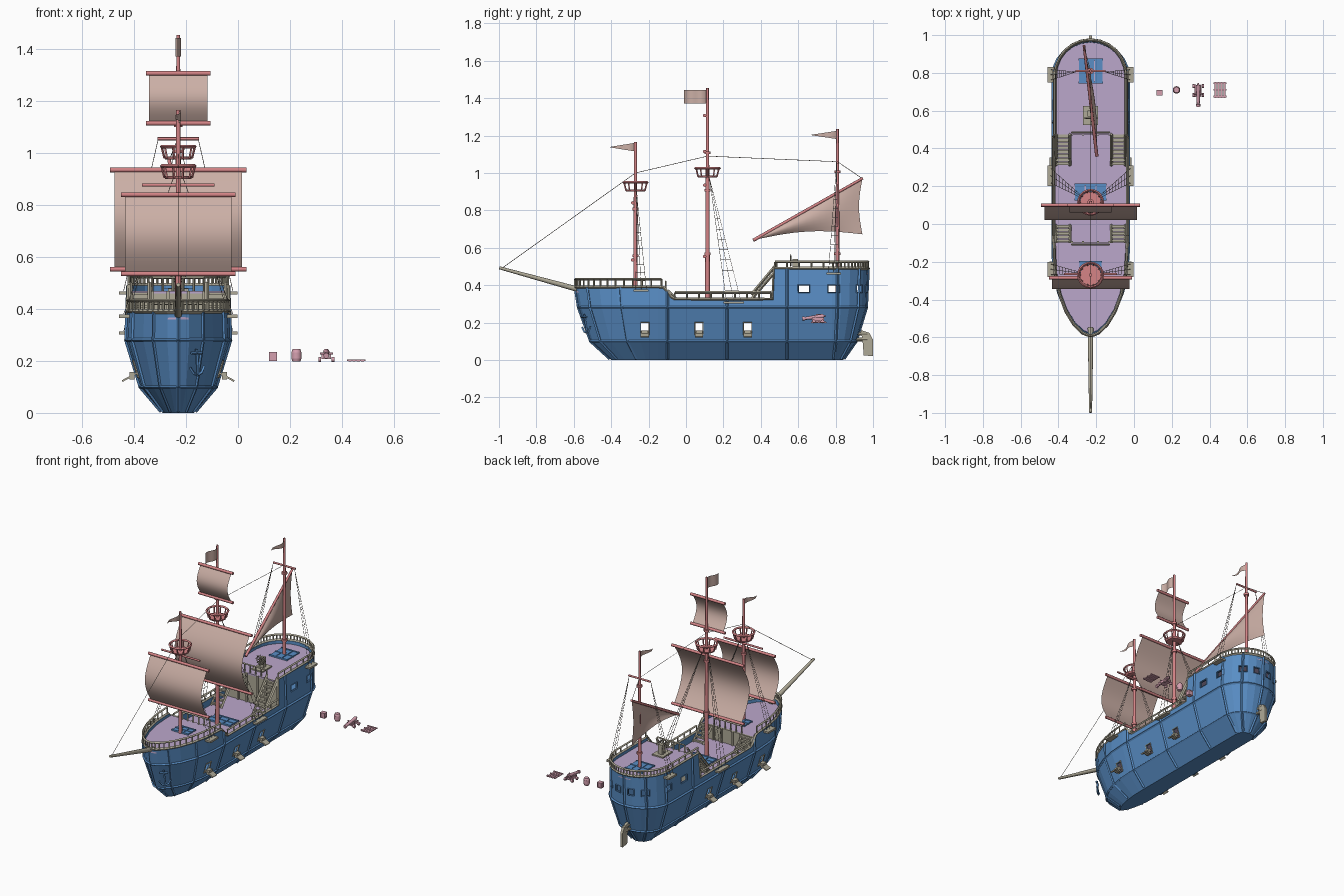
import bpy, bmesh, math
from math import pi, sin, cos
from mathutils import Vector as V, Matrix as M

if "Cube" in bpy.data.objects:
    bpy.data.objects.remove(bpy.data.objects["Cube"])

OX = -0.23  # ship centreline; all parts are built relative to it

def mat(name, c):
    m = bpy.data.materials.new(name)
    m.diffuse_color = (*c, 1)
    m.use_nodes = True
    m.node_tree.nodes["Principled BSDF"].inputs["Base Color"].default_value = m.diffuse_color
    return m
BLUE, DECK = mat("hull_blue", (.10, .27, .56)), mat("deck_purple", (.50, .39, .60))
WOOD, RED = mat("trim_wood", (.43, .40, .31)), mat("mast_red", (.66, .23, .24))
SAIL, PINK = mat("sail_cloth", (.60, .43, .38)), mat("prop_pink", (.66, .35, .43))
ROPE = mat("rope_dark", (.25, .22, .2))

def link(name, data, m):
    o = bpy.data.objects.new(name, data)
    bpy.context.collection.objects.link(o)
    o.location.x = OX
    if m: data.materials.append(m)
    return o

def finish(name, bm, m, smooth=False):
    me = bpy.data.meshes.new(name)
    bm.to_mesh(me); bm.free()
    o = link(name, me, m)
    if smooth:
        bpy.ops.object.select_all(action='DESELECT')
        o.select_set(True); bpy.context.view_layer.objects.active = o
        bpy.ops.object.shade_smooth_by_angle(angle=math.radians(40))
    return o

def add_box(bm, c, s, rot=None):
    r = rot.to_4x4() if rot else M.Identity(4)
    bmesh.ops.create_cube(bm, size=1, matrix=M.Translation(c) @ r @ M.Diagonal((*s, 1)))

def boxes(name, items, m):
    bm = bmesh.new()
    for it in items: add_box(bm, *it)
    return finish(name, bm, m)

def rods(name, items, m, n=12):  # items: start, end, radius1, radius2
    bm = bmesh.new()
    for p, q, r1, r2 in items:
        p, q = V(p), V(q); d = q - p
        bmesh.ops.create_cone(bm, cap_ends=True, segments=n, radius1=r1, radius2=r2, depth=d.length,
            matrix=M.Translation((p + q) / 2) @ d.to_track_quat('Z', 'Y').to_matrix().to_4x4())
    return finish(name, bm, m, True)

def tubes(name, paths, r, m, cyclic=False, res=0):
    cu = bpy.data.curves.new(name, 'CURVE')
    cu.dimensions, cu.bevel_depth, cu.bevel_resolution, cu.use_fill_caps = '3D', r, res, True
    for p in paths:
        s = cu.splines.new('POLY'); s.points.add(len(p) - 1)
        for k, c in zip(s.points, p): k.co = (*c, 1)
        s.use_cyclic_u, s.use_smooth = cyclic, False
    return link(name, cu, m)

def grid(name, f, nu, nv, m):
    bm = bmesh.new()
    vs = [[bm.verts.new(f(i / nu, j / nv)) for j in range(nv + 1)] for i in range(nu + 1)]
    for i in range(nu):
        for j in range(nv):
            bm.faces.new((vs[i][j], vs[i+1][j], vs[i+1][j+1], vs[i][j+1]))
    bmesh.ops.remove_doubles(bm, verts=bm.verts, dist=1e-5)
    return finish(name, bm, m, True)

def prism(name, pts, d, m):
    bm = bmesh.new()
    f = bm.faces.new([bm.verts.new(p) for p in pts])
    g = bmesh.ops.extrude_face_region(bm, geom=[f])
    bmesh.ops.translate(bm, vec=d, verts=[e for e in g['geom'] if isinstance(e, bmesh.types.BMVert)])
    bmesh.ops.recalc_face_normals(bm, faces=bm.faces)
    return finish(name, bm, m)

# Hull form: t runs bow 0-1, straight side 1-2, round stern 2-3
LEV = [(0, .06, -.40, .84), (.1, .145, -.51, .91), (.28, .2, -.575, .965), (.5, .192, -.61, .975)]
def par(z):
    for a, b in zip(LEV, LEV[1:]):
        if z <= b[0] or b is LEV[-1]:
            k = (z - a[0]) / (b[0] - a[0])
            return [p + (q - p) * k for p, q in zip(a[1:], b[1:])]
def pt(t, z, side=1, k=1, up=0):
    w, b, s = par(z)
    if t < 1: x, y = w * sin(t * pi / 2) ** 1.15, -.15 + (b + .15) * cos(t * pi / 2)
    elif t < 2: x, y = w, -.15 + (t - 1) * .93
    else: x, y = w * cos((t - 2) * pi / 2), .78 + (s - .78) * sin((t - 2) * pi / 2)
    return V((side * x * k, y, z + up))
def T(y, z=.3):
    w, b, s = par(z)
    if y < -.15: return math.acos((y + .15) / (b + .15)) * 2 / pi
    return 1 + (y + .15) / .93 if y < .78 else 2 + math.asin((y - .78) / (s - .78)) * 2 / pi
def sheer(t):
    if t >= T(.47) - 1e-4: return .49
    u = min(max((t - T(-.13)) / (T(-.06) - T(-.13)), 0), 1)
    return .325 + .065 * (1 + cos(u * pi)) / 2
COLS = [i / 6 for i in range(6)] + [T(y) for y in (-.15, -.12, -.1, -.08, -.06, .07, .22, .38, .463, .47, .6)] + [2 + i / 6 for i in range(7)]
LOOP = [(t, 1) for t in COLS] + [(t, -1) for t in COLS[-2:0:-1]]

bm = bmesh.new()
rows = [[bm.verts.new(pt(t, sheer(t) if z is None else z, s)) for t, s in LOOP] for z in (0, .1, .28, None)]
bm.faces.new(rows[0])
for a, b in zip(rows, rows[1:]):
    for i in range(len(LOOP)):
        j = (i + 1) % len(LOOP)
        bm.faces.new((a[i], a[j], b[j], b[i]))
bmesh.ops.recalc_face_normals(bm, faces=bm.faces)
bm.faces.ensure_lookup_table()
if bm.faces[0].normal.z > 0: bmesh.ops.reverse_faces(bm, faces=bm.faces)
hull = finish("hull", bm, BLUE)
so = hull.modifiers.new("thickness", 'SOLIDIFY'); so.thickness, so.offset = .012, -1

# Gun ports and stern windows cut through the hull
PORTS = [(T(y, .17), .168, .022, .032) for y in (-.22, .07, .33)]
WINS = [(T(.63), .38, .03, .02), (T(.79), .38, .03, .02), (2.56, .38, .024, .02), (2.85, .38, .02, .02)]
cut, frames = [], []
for s in (1, -1):
    for t, z, hw, hh in PORTS + WINS:
        d = pt(min(t + .02, 3), z, s) - pt(t - .02, z, s)
        R = M.Rotation(math.atan2(d.y, d.x), 3, 'Z')
        c = pt(t, z, s)
        cut.append((c, (hw * 2, .09, hh * 2), R))
        slope = .3 if z < .28 else 0
        frames.append([c + R @ V((a * hw, 0, 0)) + V((s * b * hh * slope, 0, b * hh)) for a, b in ((-1, -1), (1, -1), (1, 1), (-1, 1))])
cutter = boxes("window_cutter", cut, None)
cutter.hide_render = True; cutter.display_type = 'WIRE'
bo = hull.modifiers.new("windows", 'BOOLEAN'); bo.object, bo.operation, bo.solver = cutter, 'DIFFERENCE', 'EXACT'
tubes("window_frames", frames[:3] + frames[7:10], .004, WOOD, True)
tubes("stern_window_frames", frames[3:7] + frames[10:], .004, BLUE, True)
boxes("port_lids", [((s * .187, y, .138), (.065, .044, .007), M.Rotation(s * .5, 3, 'Y')) for s in (1, -1) for y in (-.22, .07, .33)]
      + [((s * .178, y, .143), (.02, .035, .03)) for s in (1, -1) for y in (-.22, .07, .33)], WOOD)

# Wales, ribs and cap rail following the hull
tubes("hull_wales", [[pt(t, z, s) for t, s in LOOP] for z in (.1, .28)], .008, BLUE, True)
RIBS = [0, .35, .7, T(-.1), T(.22), T(.54), 2.1, 2.55, 3]
tubes("hull_ribs", [[pt(t, z, s) for z in (.006, .1, .28, sheer(t))] for t in RIBS for s in (1, -1)], .008, BLUE)
tubes("cap_rail", [[pt(t, sheer(t), s, .985) for t, s in LOOP]], .009, WOOD, True)

# Decks and bulkheads
def deck(name, t0, t1, z):
    ts = [t0] + [t for t in COLS if t0 < t < t1] + [t1]
    pts = [pt(t, z, 1, .96) for t in ts] + [pt(t, z, -1, .96) for t in reversed(ts)]
    pts = [p for i, p in enumerate(pts) if (p - pts[i - 1]).length > 1e-4]
    prism(name, pts, (0, 0, -.01), DECK)
deck("fore_deck", 0, T(-.1), .37)
deck("main_deck", T(-.12), T(.5), .28)
deck("quarter_deck", T(.475), 3, .47)
boxes("bulkheads", [((0, .482, .37), (.375, .012, .2)), ((0, -.105, .32), (.375, .012, .1))], WOOD)
boxes("bulkhead_trim", [((x, y, z), (.012, .012, h)) for y, z, h in ((.474, .375, .19), (-.097, .325, .09)) for x in (-.1, -.04, .04, .1)], WOOD)

# Railings with posts
def rail(name, t0, t1, h):
    n = max(4, round((t1 - t0) * 14))
    ts = [t0 + (t1 - t0) * i / n for i in range(n + 1)]
    top = [[pt(t, sheer(t), s, .985, h) for t in ts] for s in (1, -1)]
    posts = [[p - V((0, 0, h)), p] for side in top for p in side]
    tubes(name, top, .007, WOOD)
    tubes(name + "_posts", posts, .005, WOOD)
rail("fore_rail", 0, T(-.13), .042)
rail("waist_rail", T(-.06), T(.455), .036)
rail("quarter_rail", T(.475), 3, .035)
for n, y, z in (("quarter_deck_rail", .485, .47), ("fore_deck_rail", -.108, .37)):
    tubes(n, [[(-.1, y, z + .05), (.1, y, z + .05)]] + [[(-.1 + .04 * i, y, z), (-.1 + .04 * i, y, z + .05)] for i in range(6)], .005, WOOD)

# Stairs
st, sr = [], []
for y0, z0, y1, z1, n in ((.31, .28, .475, .47, 8), (-.005, .28, -.098, .37, 5)):
    for s in (1, -1):
        for i in range(n):
            k = (i + .5) / n
            st.append(((s * .147, y0 + (y1 - y0) * k, z0 + (z1 - z0) * k), (.07, abs(y1 - y0) / n * .85, .01)))
        for x in (.11, .184):
            sr.append([(s * x, y0, z0), (s * x, y1, z1)])
            if n == 8: sr.append([(s * x, y0 + .04, z0 + .07), (s * x, y1, z1 + .03)])
boxes("stair_treads", st, WOOD)
tubes("stair_stringers", sr, .008, WOOD)

# Hatch gratings on the decks
h = []
for y, z, w, l in ((.17, .283, .17, .08), (.81, .473, .13, .12), (-.235, .373, .12, .07)):
    h += [((x * w / 3, y, z), (w / 3.4, l, .008)) for x in (-1, 0, 1)] + [((0, y + k * l / 2, z), (w, .01, .014)) for k in (-1, 0, 1)]
boxes("deck_hatches", h, BLUE)

# Steering wheel
circ = lambda c, r, n: [V(c) + V((r * cos(2*pi*i/n), 0, r * sin(2*pi*i/n))) for i in range(n)]
boxes("wheel_stand", [((0, .575, .474), (.08, .1, .008)), ((0, .585, .505), (.03, .03, .07))], WOOD)
tubes("wheel_rim", [circ((0, .56, .53), .026, 16)], .004, WOOD, True)
tubes("wheel_spokes", [[(0, .56, .53), p] for p in circ((0, .56, .53), .036, 8)], .0025, WOOD)

# Masts, bowsprit and yards
rods("masts", [((0, -.27, .3), (0, -.27, 1.165), .012, .008), ((0, .115, .2), (0, .115, 1.455), .014, .007),
               ((0, .81, .3), (0, .81, 1.235), .012, .007)], RED)
rods("mast_bands", [((0, y, z), (0, y, z + .014), .017, .017) for y, z in ((-.27, .55), (-.27, .8), (.115, .56), (.115, .9), (.115, 1.1), (.81, .56), (.81, 1.0))], RED)
rods("bowsprit", [((0, -.55, .37), (0, -.998, .493), .015, .008)], WOOD)
def yard(y, z, w): return ((-w, y, z), (w, y, z), .009, .009)
rods("yards", [yard(.1, .935, .262), yard(.1, .553, .262), yard(.1, 1.307, .125), yard(.1, 1.115, .125),
               yard(-.285, .84, .22), yard(-.285, .535, .22)], RED)
rods("small_yards", [((-.14, -.265, .877), (.14, -.265, .877), .006, .006), ((-.08, .81, 1.055), (.08, .81, 1.055), .006, .006),
                     ((.033, .36, .64), (-.035, .945, .972), .009, .007)], RED)

# Crow's nests
for n, y, z in (("main", .115, .975), ("fore", -.27, .90)):
    rods(n + "_nest_floor", [((0, y, z), (0, y, z + .012), .05, .056)], RED, 16)
    ring = lambda r, h, c: [(r * cos(2*pi*i/c), y + r * sin(2*pi*i/c), z + h) for i in range(c)]
    tubes(n + "_nest_rail", [ring(.064, .05, 20)], .007, RED, True)
    tubes(n + "_nest_posts", [[a, b] for a, b in zip(ring(.053, .005, 10), ring(.064, .05, 10))], .0045, RED)

# Square sails, lateen sail and flags
for n, y, z0, z1, w, b in (("main_sail", .1, .558, .93, .245, .08), ("top_sail", .1, 1.12, 1.302, .112, .04), ("fore_sail", -.285, .54, .836, .205, .06)):
    grid(n, lambda u, v: (w * (2 * u - 1), y - b * sin(pi * v), z0 + (z1 - z0) * v), 4, 14, SAIL)
def lateen(u, v):
    y = .365 + .578 * u
    top, foot = .642 + .326 * u, .642 + .03 * u + .03 * sin(pi * u)
    z = top + (min(foot, top) - top) * v
    return (.033 - .068 * u + .025 * sin(pi * v) * sin(pi * u), y - .018 * u * sin(pi * v), z)
grid("lateen_sail", lateen, 16, 8, SAIL)
for n, y, z, hh, l, k in (("main_flag", .11, 1.407, .036, .12, 0), ("fore_flag", -.272, 1.138, .023, .135, .95), ("mizzen_flag", .808, 1.203, .022, .138, .95)):
    grid(n, lambda u, v: (.011 * sin(2 * pi * u), y - l * u, z + hh * (2 * v - 1) * (1 - k * u)), 12, 2, SAIL)

# Rigging: stays, shrouds with ratlines, channels
tubes("stays", [[(0, -.985, .49), (0, -.27, 1.0), (0, .115, 1.09), (0, .81, 1.06), (-.035, .94, .972)]], .0015, ROPE)
ropes, chan = [], []
for xt, yt, zt, ya, yb, zb in ((.02, .125, .975, .2, .31, .315), (.02, -.265, .9, -.28, -.2, .38), (.078, .805, 1.05, .75, .83, .47)):
    for s in (1, -1):
        at = lambda f, k: V((s * xt, yt, zt)).lerp(V((s * .21, ya + (yb - ya) * f, zb)), k)
        ropes += [[at(f, 0), at(f, 1)] for f in (.15, .5, .85)]
        ropes += [[at(.15, k / 12), at(.85, k / 12)] for k in range(4, 12)]
        chan.append(((s * .208, (ya + yb) / 2, zb - .008), (.04, yb - ya, .012)))
tubes("shrouds", ropes, .0012, ROPE)
boxes("shroud_channels", chan, WOOD)

# Rudder and anchor
prism("rudder", [(-.008, y, z) for y, z in ((.935, .16), (.98, .145), (.999, .11), (.999, .02), (.95, .025), (.945, .09))], (.016, 0, 0), WOOD)
rods("rudder_hinges", [((0, .90, z), (0, .97, z), .01, .01) for z in (.11, .14)], WOOD, 8)
tubes("anchor", [[(.07, -.545, .245), (.075, -.53, .15)], [(.045, -.555, .175), (.06, -.545, .152), (.075, -.53, .146), (.09, -.52, .155), (.1, -.51, .18)],
                 [(.05, -.56, .23), (.092, -.53, .23)]], .006, BLUE)

# Loose props: crate, barrel, cannon, grating
c = V((.365, .695, .217))
boxes("crate", [(c, (.028, .026, .03))] + [(c + V((a * .013, b * .012, 0)), (.006, .006, .034)) for a in (1, -1) for b in (1, -1)]
      + [(c + V((0, 0, a * .014)), (.032, .03, .006)) for a in (1, -1)], PINK)
bx = lambda z: (.455, .71, z)
rods("barrel", [(bx(.197), bx(.209), .015, .019), (bx(.209), bx(.233), .02, .02), (bx(.233), bx(.245), .019, .015)], PINK, 12)
rods("cannon_barrel", [((.57, .735, .235), (.57, .635, .222), .012, .008), ((.57, .635, .222), (.57, .622, .22), .011, .011),
                       ((.57, .735, .235), (.57, .747, .237), .006, .004), ((.545, .69, .228), (.595, .69, .228), .004, .004)], PINK, 12)
boxes("cannon_carriage", [((.57 + s * .015, .705, .217), (.007, .065, .018)) for s in (1, -1)] + [((.57, .705, .211), (.03, .06, .006))], PINK)
rods("cannon_wheels", [((.57 + s * .02, y, .206), (.57 + s * .031, y, .206), .01, .01) for s in (1, -1) for y in (.683, .73)], PINK, 12)
boxes("loose_grating", [((.685 + x, .71, .2), (.012, .085, .005)) for x in (-.024, -.008, .008, .024)]
      + [((.685, y, .203), (.07, .008, .005)) for y in (.675, .71, .745)], PINK)
